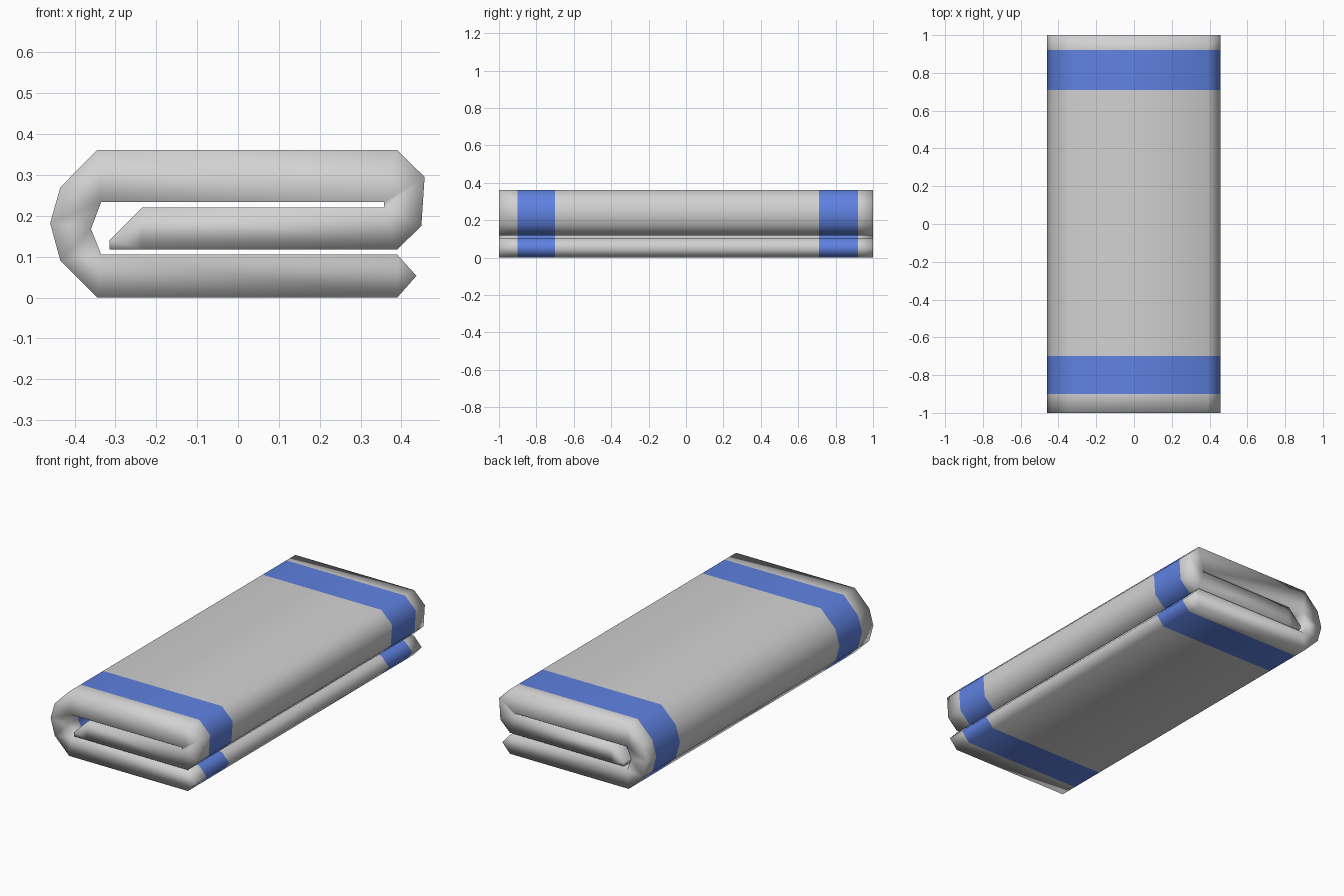
import bpy, bmesh

if "Cube" in bpy.data.objects:
    bpy.data.objects.remove(bpy.data.objects["Cube"])


def material(name, rgb):
    m = bpy.data.materials.new(name)
    m.diffuse_color = (*rgb, 1)
    m.use_nodes = True
    m.node_tree.nodes["Principled BSDF"].inputs["Base Color"].default_value = m.diffuse_color
    return m


# Fold cross-section: (outer, inner) point pairs (x, z), bottom layer to tucked flap
pairs = [
    ((0.437, 0.053), (0.437, 0.053)),
    ((0.39, 0.0), (0.39, 0.105)),
    ((-0.345, 0.0), (-0.335, 0.105)),
    ((-0.435, 0.09), (-0.335, 0.105)),
    ((-0.46, 0.182), (-0.36, 0.168)),
    ((-0.435, 0.27), (-0.335, 0.234)),
    ((-0.345, 0.361), (-0.335, 0.234)),
    ((0.39, 0.361), (0.358, 0.234)),
    ((0.457, 0.295), (0.358, 0.234)),
    ((0.449, 0.175), (0.358, 0.22)),
    ((0.39, 0.118), (0.358, 0.22)),
    ((-0.235, 0.118), (-0.235, 0.22)),
    ((-0.315, 0.118), (-0.315, 0.14)),
]
stations = [-1, -0.9, -0.7, 0.71, 0.92, 1]
stripes = (1, 3)  # spans that carry the blue bands

# Closed outline: along the outside, back along the inside, no repeats
outline = list(dict.fromkeys([p[0] for p in pairs] + [p[1] for p in reversed(pairs)]))
n = len(outline)

bm = bmesh.new()
rings = [{p: bm.verts.new((p[0], y, p[1])) for p in outline} for y in stations]

# Cloth surface with striped spans
for i in range(len(stations) - 1):
    a, b = rings[i], rings[i + 1]
    for k in range(n):
        p, q = outline[k], outline[(k + 1) % n]
        f = bm.faces.new((a[p], a[q], b[q], b[p]))
        f.material_index = int(i in stripes)

# End caps, as strips across the thickness
for ring in (rings[0], rings[-1]):
    for (o1, i1), (o2, i2) in zip(pairs, pairs[1:]):
        bm.faces.new([ring[p] for p in dict.fromkeys((o1, o2, i2, i1))])

bmesh.ops.recalc_face_normals(bm, faces=bm.faces)
for f in bm.faces:
    f.smooth = True

mesh = bpy.data.meshes.new("folded_towel")
bm.to_mesh(mesh)
bm.free()
mesh.materials.append(material("grey cloth", (0.64, 0.64, 0.64)))
mesh.materials.append(material("blue stripe", (0.115, 0.224, 0.758)))
towel = bpy.data.objects.new("folded_towel", mesh)
bpy.context.collection.objects.link(towel)
